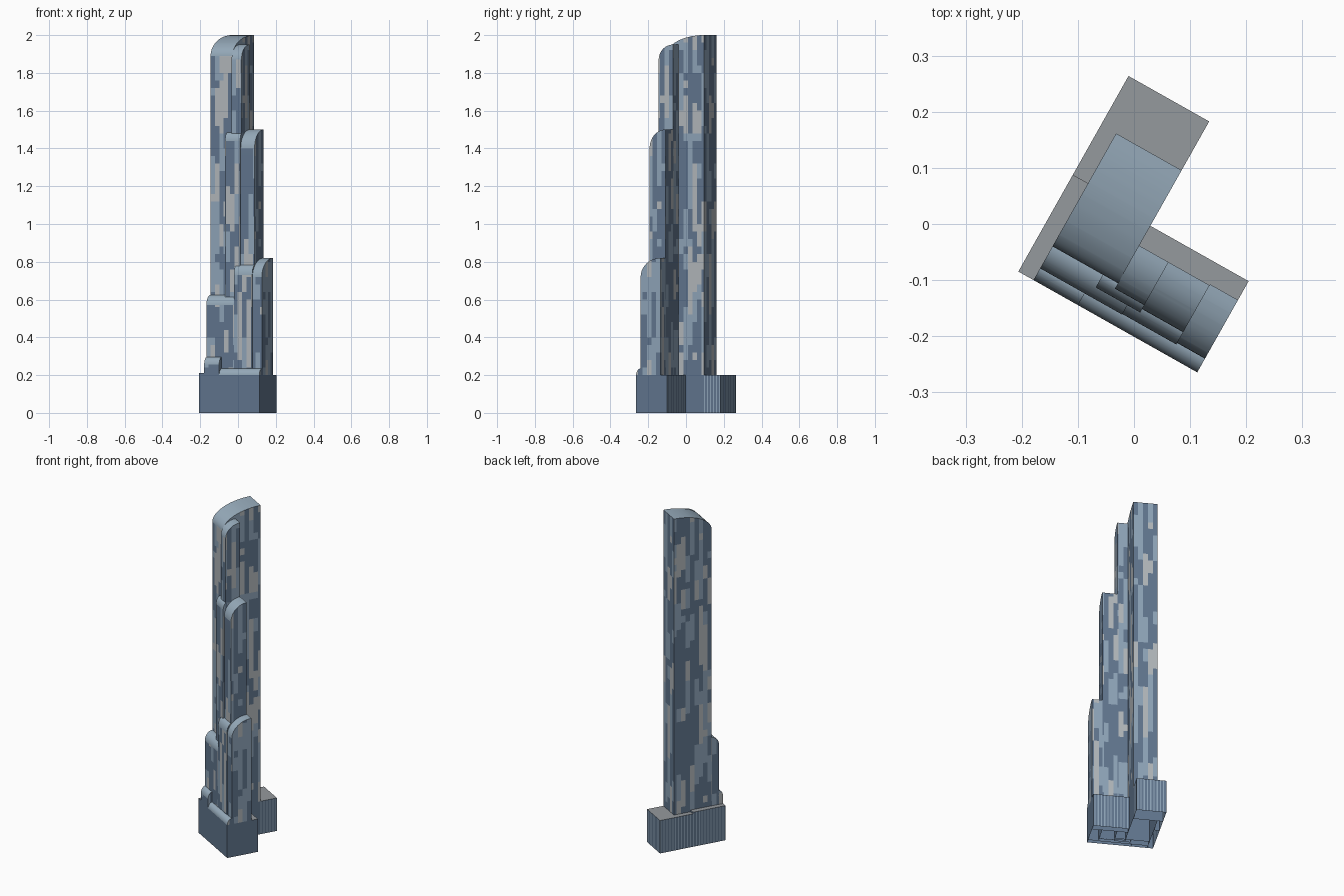
import bpy, bmesh, math, random
from mathutils import Matrix

if "Cube" in bpy.data.objects:
    bpy.data.objects.remove(bpy.data.objects["Cube"])

random.seed(7)
ROT = Matrix.Rotation(math.radians(-29.4), 4, 'Z')
COL, ROW = 0.027, 0.04
BASE = 0.2


def mat(name, rgb):
    m = bpy.data.materials.new(name)
    m.diffuse_color = (*rgb, 1)
    m.use_nodes = True
    m.node_tree.nodes["Principled BSDF"].inputs["Base Color"].default_value = m.diffuse_color
    return m


DARK, MID, LIGHT, ROOF, DECK = range(5)
MATS = [mat("dark_glass", (0.12, 0.18, 0.27)), mat("mid_glass", (0.27, 0.37, 0.48)),
        mat("pale_panel", (0.44, 0.47, 0.49)), mat("curved_roof", (0.31, 0.41, 0.50)),
        mat("deck_grey", (0.30, 0.32, 0.34))]


def prism(u0, u1, profile):
    """Extrude a (v, z) profile along u, open at the bottom."""
    bm = bmesh.new()
    a = [bm.verts.new((u0, v, z)) for v, z in profile]
    b = [bm.verts.new((u1, v, z)) for v, z in profile]
    bm.faces.new(a)
    bm.faces.new(b[::-1])
    n = len(a)
    for i in range(1, n):
        bm.faces.new((a[i - 1], b[i - 1], b[i], a[i]))
    bmesh.ops.recalc_face_normals(bm, faces=bm.faces)
    if sum(f.normal.z * f.calc_area() for f in bm.faces) < 0:
        bmesh.ops.reverse_faces(bm, faces=bm.faces)
    return bm


def cut(bm, axis, start, stop, step):
    """Slice the mesh into regular bands along one axis."""
    no = [0, 0, 0]
    no[axis] = 1
    for k in range(math.floor(start / step) + 1, math.ceil(stop / step)):
        co = [0, 0, 0]
        co[axis] = k * step
        bmesh.ops.bisect_plane(bm, geom=bm.verts[:] + bm.edges[:] + bm.faces[:],
                               plane_co=co, plane_no=no, dist=1e-5)


def finish(bm, name):
    bm.transform(ROT)
    me = bpy.data.meshes.new(name)
    bm.to_mesh(me)
    bm.free()
    for m in MATS:
        me.materials.append(m)
    ob = bpy.data.objects.new(name, me)
    bpy.context.collection.objects.link(ob)
    bpy.ops.object.select_all(action='DESELECT')
    ob.select_set(True)
    bpy.context.view_layer.objects.active = ob
    bpy.ops.object.shade_smooth_by_angle(angle=math.radians(30))


def column():
    """Random vertical runs of facade panels."""
    out = []
    while len(out) < 60:
        out += [random.choices((DARK, MID, LIGHT), (45, 37, 18))[0]] * random.randint(1, 5)
    return out


def tower(name, u0, u1, v0, v1, spring, top):
    """Shaft with a quarter-ellipse roof rising from the front wall."""
    prof = [(v0, 0), (v0, BASE)]
    for i in range(15):
        t = math.pi / 2 * i / 14
        prof.append((v1 - (v1 - v0) * math.cos(t), spring + (top - spring) * math.sin(t)))
    prof.append((v1, 0))
    bm = prism(u0, u1, prof)
    cut(bm, 0, u0, u1, COL)
    cut(bm, 1, v0, v1, COL)
    cut(bm, 2, BASE - 0.01, top, ROW)
    cols = {}
    for f in bm.faces:
        c, n = f.calc_center_median(), f.normal
        if n.z > 0.02:
            f.material_index = ROOF
        elif c.z < BASE:
            f.material_index = DARK
        else:
            side = (round(n.x), round(n.y))
            key = (side, math.floor((c.y if side[0] else c.x) / COL))
            if key not in cols:
                cols[key] = column()
            f.material_index = cols[key][int(c.z / ROW)]
    finish(bm, name)


def podium(name, u0, u1, v0, v1, top, ribbed):
    """Flat-topped base block with fine vertical ribs on the chosen sides."""
    bm = prism(u0, u1, [(v0, 0), (v0, top), (v1, top), (v1, 0)])
    step = 0.006
    cut(bm, 0, u0, u1, step)
    cut(bm, 1, v0, v1, step)
    for f in bm.faces:
        c, n = f.calc_center_median(), f.normal
        if n.z > 0.5:
            f.material_index = DECK
            continue
        side = (round(n.x), round(n.y))
        k = math.floor((c.y if side[0] else c.x) / step) % 3
        f.material_index = MID if side in ribbed and k == 0 else DARK
    finish(bm, name)


# Stepped shafts, tallest to lowest
tower("main_tower", -0.107, 0.027, -0.106, 0.125, 1.89, 2.0)
tower("second_shaft", 0.027, 0.087, -0.117, -0.029, 1.87, 1.95)
tower("third_shaft", 0.087, 0.171, -0.125, -0.029, 1.40, 1.50)
tower("fourth_shaft", 0.171, 0.228, -0.147, -0.027, 0.72, 0.82)

# Thin bays stepping down along the front
tower("upper_front_bay", -0.004, 0.087, -0.132, -0.105, 1.44, 1.485)
tower("middle_front_bay", 0.06, 0.171, -0.150, -0.117, 0.73, 0.785)
tower("left_front_bay", -0.107, 0.06, -0.151, -0.105, 0.57, 0.625)
tower("low_left_bay", -0.107, -0.016, -0.175, -0.148, 0.255, 0.295)
tower("low_front_bay", -0.016, 0.228, -0.175, -0.145, 0.20, 0.235)

# Ribbed podium around the foot
L, R, B = (-1, 0), (1, 0), (0, 1)
podium("rear_podium", -0.138, 0.027, 0.125, 0.225, 0.20, (L, R, B))
podium("left_podium", -0.138, -0.107, 0.023, 0.125, 0.20, (L,))
podium("left_front_podium", -0.138, -0.107, -0.175, 0.023, 0.21, (L,))
podium("wing_podium", 0.027, 0.228, -0.029, 0.0115, 0.20, (B,))
